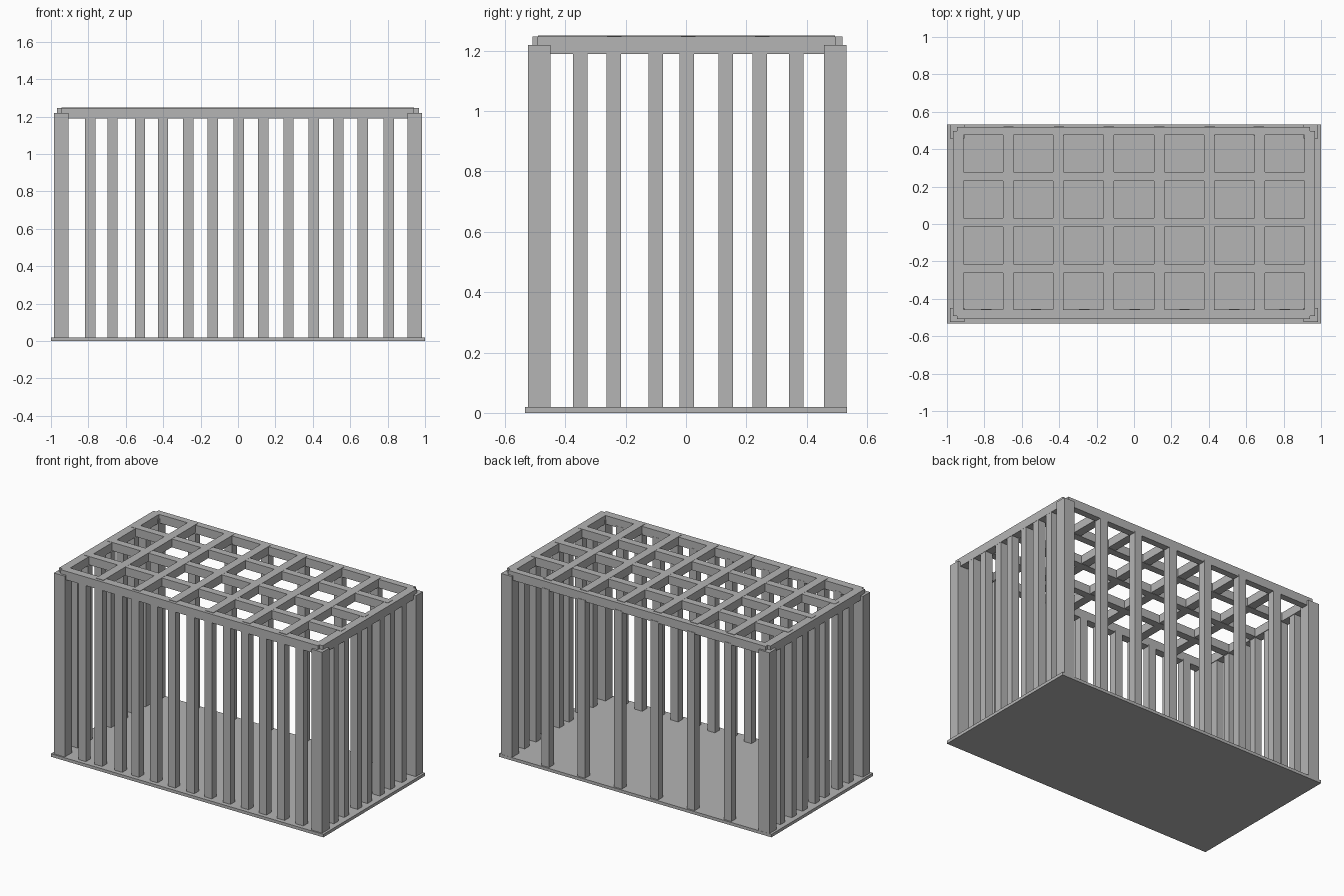
import bpy, bmesh

if "Cube" in bpy.data.objects:
    bpy.data.objects.remove(bpy.data.objects["Cube"])

# Dark grey for the whole cage
grey = bpy.data.materials.new("dark_grey")
grey.diffuse_color = (0.46, 0.46, 0.46, 1)
grey.use_nodes = True
grey.node_tree.nodes["Principled BSDF"].inputs["Base Color"].default_value = grey.diffuse_color


def boxes(name, spans):
    """One object made of axis-aligned boxes given as (x0, x1, y0, y1, z0, z1)."""
    bm = bmesh.new()
    for x0, x1, y0, y1, z0, z1 in spans:
        verts = bmesh.ops.create_cube(bm, size=1)["verts"]
        for v in verts:
            v.co = (x1 if v.co.x > 0 else x0,
                    y1 if v.co.y > 0 else y0,
                    z1 if v.co.z > 0 else z0)
    mesh = bpy.data.meshes.new(name)
    bm.to_mesh(mesh)
    bm.free()
    mesh.materials.append(grey)
    obj = bpy.data.objects.new(name, mesh)
    bpy.context.collection.objects.link(obj)
    return obj


BASE, RAIL, TOP = 0.02, 1.19, 1.247
W = 0.028   # half width of a bar seen along the long sides
D = 0.024   # half width of a bar seen along the ends

# Floor plate
boxes("floor", [(-1, 1, -0.533, 0.533, 0, BASE)])

# Corner posts
for side, x0, x1 in (("left", -0.985, -0.905), ("right", 0.905, 0.985)):
    for end, y0, y1 in (("front", -0.524, -0.449), ("back", 0.458, 0.532)):
        boxes(f"{end}_{side}_post", [(x0, x1, y0, y1, BASE, 1.22)])

# Long wall bars: dense in front, every second one at the back
front_x = [-0.791, -0.671, -0.524, -0.401, -0.265, -0.134, 0.005,
           0.134, 0.270, 0.404, 0.535, 0.668, 0.805]
boxes("front_bars", [(x - W, x + W, -0.505, -0.455, BASE, 1.2) for x in front_x])
boxes("back_bars", [(x - W, x + W, 0.472, 0.522, BASE, 1.2) for x in front_x[1::2]])

# End wall bars
end_y = [-0.351, -0.240, -0.101, 0.002, 0.132, 0.245, 0.365]
for side, x0, x1 in (("left", -0.966, -0.916), ("right", 0.912, 0.966)):
    boxes(f"{side}_bars", [(x0, x1, y - D, y + D, BASE, 1.2) for y in end_y])

# Roof frame with open notches at the corners
boxes("roof_long_rails", [(-0.947, 0.942, -0.509, -0.456, RAIL, TOP),
                          (-0.947, 0.942, 0.475, 0.519, RAIL, TOP)])
boxes("roof_end_rails", [(-0.968, -0.912, -0.492, 0.496, RAIL, TOP),
                         (0.911, 0.967, -0.492, 0.496, RAIL, TOP)])

# Roof lattice
boxes("roof_cross_bars", [(-0.673 + 0.269 * i - W, -0.673 + 0.269 * i + W,
                           -0.49, 0.494, RAIL + 0.005, 1.25) for i in range(6)])
boxes("roof_long_bars", [(-0.945, 0.94, y - D, y + D, RAIL + 0.003, 1.249)
                         for y in (-0.237, 0.007, 0.253)])
